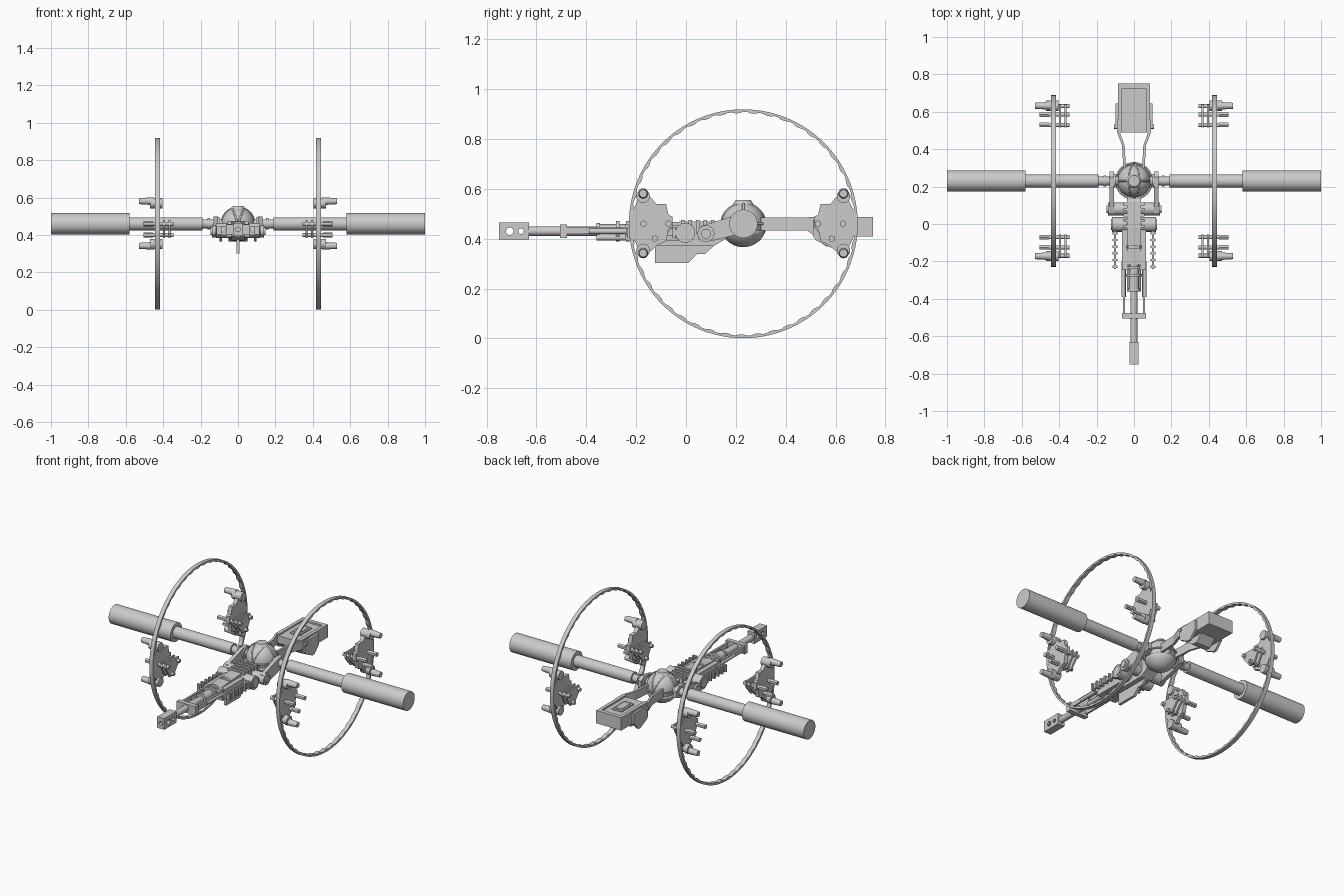
import bpy, bmesh, math
from mathutils import Matrix, Vector

if "Cube" in bpy.data.objects:
    bpy.data.objects.remove(bpy.data.objects["Cube"])

grey = bpy.data.materials.new("plain grey")
grey.use_nodes = True
grey.diffuse_color = (0.6, 0.6, 0.6, 1)
grey.node_tree.nodes["Principled BSDF"].inputs["Base Color"].default_value = (0.6, 0.6, 0.6, 1)

CY, CZ = 0.23, 0.46      # wheel and ball centre
GZ = 0.43                # barrel height


def finish(name, bm, smooth=True):
    bmesh.ops.recalc_face_normals(bm, faces=bm.faces)
    me = bpy.data.meshes.new(name)
    bm.to_mesh(me)
    bm.free()
    ob = bpy.data.objects.new(name, me)
    bpy.context.collection.objects.link(ob)
    me.materials.append(grey)
    if smooth:
        bpy.ops.object.select_all(action='DESELECT')
        ob.select_set(True)
        bpy.context.view_layer.objects.active = ob
        bpy.ops.object.shade_smooth_by_angle(angle=math.radians(35))
    return ob


def box(name, x, y, z):
    """Box from (low, high) pairs."""
    bm = bmesh.new()
    mid = Vector([(a + b) / 2 for a, b in (x, y, z)])
    size = [abs(b - a) for a, b in (x, y, z)] + [1]
    bmesh.ops.create_cube(bm, size=1, matrix=Matrix.Translation(mid) @ Matrix.Diagonal(size))
    return finish(name, bm, False)


def rod(name, a, b, r, r2=None, sides=24):
    """Round bar from point a to point b."""
    a, b = Vector(a), Vector(b)
    bm = bmesh.new()
    turn = (b - a).to_track_quat('Z', 'Y').to_matrix().to_4x4()
    bmesh.ops.create_cone(bm, cap_ends=True, segments=sides, radius1=r, radius2=r2 or r,
                          depth=(b - a).length, matrix=Matrix.Translation((a + b) / 2) @ turn)
    return finish(name, bm)


def plate(name, outline, x0, x1):
    """Side outline in (y, z), given thickness across x."""
    bm = bmesh.new()
    face = bm.faces.new([bm.verts.new((x0, y, z)) for y, z in outline])
    geo = bmesh.ops.extrude_face_region(bm, geom=[face])["geom"]
    bmesh.ops.translate(bm, vec=(x1 - x0, 0, 0),
                        verts=[v for v in geo if isinstance(v, bmesh.types.BMVert)])
    return finish(name, bm, False)


def wheel(name, x, half, outer, inner, tooth, n=180):
    """Thin wheel rim with fine teeth on the inside."""
    bm = bmesh.new()
    loops = []
    for i in range(n):
        c, s = math.cos(math.tau * i / n), math.sin(math.tau * i / n)
        r_in = inner - tooth * (i // 2 % 2)
        loops.append([bm.verts.new((x + dx, CY + r * c, CZ + r * s))
                      for dx, r in ((-half, outer), (half, outer), (half, r_in), (-half, r_in))])
    for i, here in enumerate(loops):
        there = loops[(i + 1) % n]
        for k in range(4):
            bm.faces.new((here[k], here[(k + 1) % 4], there[(k + 1) % 4], there[k]))
    return finish(name, bm)


def cut(target, cutter):
    mod = target.modifiers.new("hole", 'BOOLEAN')
    mod.operation, mod.solver, mod.object = 'DIFFERENCE', 'EXACT', cutter
    bpy.context.view_layer.objects.active = target
    bpy.ops.object.modifier_apply(modifier=mod.name)
    bpy.data.objects.remove(cutter)


# Ball cockpit with straps, collar and lower bowl
bm = bmesh.new()
bmesh.ops.create_uvsphere(bm, u_segments=32, v_segments=20, radius=0.088,
                          matrix=Matrix.Translation((0, CY, CZ)))
finish("ball", bm)
bm = bmesh.new()
bmesh.ops.create_uvsphere(bm, u_segments=32, v_segments=20, radius=0.094)
bmesh.ops.delete(bm, geom=[f for f in bm.faces if f.calc_center_median().z > -0.025], context='FACES')
bmesh.ops.translate(bm, verts=bm.verts, vec=(0, CY, CZ))
bowl = finish("lower_bowl", bm)
bowl.modifiers.new("thickness", 'SOLIDIFY').thickness = 0.01
for name, spin, r in (("collar", (0, 0), 0.096), ("cross_strap", (1, 0), 0.088),
                      ("left_strap", (0.5, 1), 0.087), ("right_strap", (-0.5, 1), 0.087)):
    bpy.ops.mesh.primitive_torus_add(location=(0, CY, CZ), major_radius=r, minor_radius=0.005,
                                     major_segments=40, minor_segments=8,
                                     rotation=(spin[0] * math.pi / 2 if not spin[1] else 0,
                                               math.pi / 2 + spin[0] * 0.7 if spin[1] else 0, 0))
    bpy.context.object.name = name
    bpy.context.object.data.materials.append(grey)
    bpy.ops.object.shade_smooth()
rod("top_hatch", (0, CY, 0.54), (0, CY, 0.555), 0.04, 0.03)

# Outlines shared by the four wheel clamps, as offsets from the wheel centre
clamp_outline = [(0.415, 0.11), (0.37, 0.105), (0.35, 0.08), (0.31, 0.08), (0.3, 0.035),
                 (0.285, 0.03), (0.285, -0.015), (0.3, -0.02), (0.31, -0.07),
                 (0.345, -0.085), (0.37, -0.11), (0.415, -0.11), (0.45, -0.04), (0.45, 0.04)]
bracket_outline = [(0.41, 0.02), (0.285, 0.02), (0.285, -0.015), (0.335, -0.075),
                   (0.375, -0.075), (0.41, -0.01)]

for side, s in (("left", 1), ("right", -1)):
    # Axle in stepped diameters
    for part, x0, x1, r in (("axle_stub", 0.08, 0.2, 0.024), ("axle_flange", 0.1, 0.118, 0.036),
                            ("axle_collar", 0.15, 0.162, 0.03), ("axle", 0.19, 0.59, 0.035),
                            ("end_drum", 0.58, 1.0, 0.057)):
        rod(f"{side}_{part}", (s * x0, CY, CZ), (s * x1, CY, CZ), r, sides=40)
    wheel(f"{side}_wheel", s * 0.43, 0.0125, 0.459, 0.449, 0.005)

    # Wheel clamps, front and back
    for end, d in (("front", -1), ("back", 1)):
        tag = f"{side}_{end}"

        def at(x, dy, dz):
            return (s * x, CY + d * dy, CZ + dz)
        plate(f"{tag}_clamp", [(CY + d * y, CZ + z) for y, z in clamp_outline], s * 0.418, s * 0.442)
        for k, x in enumerate((0.362, 0.39)):
            plate(f"{tag}_bracket_{k}", [(CY + d * y, CZ + z) for y, z in bracket_outline],
                  s * x, s * (x + 0.01))
        for k, (dy, dz) in enumerate(((0.4, 0), (0.3, 0), (0.355, -0.06))):
            rod(f"{tag}_bolt_{k}", at(0.345, dy, dz), at(0.5, dy, dz), 0.011, sides=12)
            rod(f"{tag}_nut_{k}", at(0.455, dy, dz), at(0.505, dy, dz), 0.014, sides=6)
        for k, dz in enumerate((0.11, -0.107)):
            rod(f"{tag}_roller_{k}", at(0.405, 0.402, dz), at(0.47, 0.402, dz), 0.027, sides=20)
            rod(f"{tag}_pod_{k}", at(0.45, 0.402, dz * 1.1), at(0.528, 0.402, dz * 1.1), 0.021, 0.016, 16)

    # Arms joining the axle to the gun body
    plate(f"{side}_yoke", [(0.28, 0.48), (0.25, 0.5), (0.2, 0.495), (0.06, 0.45),
                           (0.05, 0.4), (0.1, 0.39), (0.22, 0.42), (0.28, 0.44)], s * 0.108, s * 0.13)
    rod(f"{side}_rear_hub", (s * 0.03, 0.08, 0.42), (s * 0.14, 0.08, 0.42), 0.034)
    rod(f"{side}_rear_hub_cap", (s * 0.14, 0.08, 0.42), (s * 0.147, 0.08, 0.42), 0.02)
    rod(f"{side}_front_hub", (s * 0.04, -0.003, 0.424), (s * 0.118, -0.003, 0.424), 0.04)
    rod(f"{side}_front_hub_cap", (s * 0.118, -0.003, 0.424), (s * 0.123, -0.003, 0.424), 0.029)

    # Laddered side rails beside the gun
    box(f"{side}_side_rail", (s * 0.096, s * 0.106), (-0.24, 0.0), (0.41, 0.44))
    for k in range(6):
        y = -0.235 + 0.036 * k
        box(f"{side}_rail_rib_{k}", (s * 0.088, s * 0.114), (y, y + 0.012), (0.402, 0.446))
    box(f"{side}_rail_mount", (s * 0.03, s * 0.11), (-0.04, -0.015), (0.4, 0.445))

    # Long rails reaching the front crossbar
    box(f"{side}_cheek", (s * 0.035, s * 0.065), (-0.24, 0.0), (0.39, 0.452))
    box(f"{side}_long_rail", (s * 0.048, s * 0.06), (-0.5, -0.2), (0.418, 0.445))
    rod(f"{side}_piston", (s * 0.056, -0.39, 0.43), (s * 0.056, -0.2, 0.43), 0.012, sides=12)
    rod(f"{side}_lower_tube", (s * 0.025, -0.36, 0.405), (s * 0.025, -0.1, 0.405), 0.013, sides=12)

    # Tail arms, bowed outward to the tail box
    bm = bmesh.new()
    path = [(0.05, 0.3), (0.057, 0.42), (0.083, 0.49), (0.083, 0.56)]
    rows = [[bm.verts.new((s * (x + dx), y, z))
             for dx, z in ((-0.007, 0.433), (0.007, 0.433), (0.007, 0.485), (-0.007, 0.485))]
            for x, y in path]
    for a, b in zip(rows, rows[1:]):
        for k in range(4):
            bm.faces.new((a[k], a[(k + 1) % 4], b[(k + 1) % 4], b[k]))
    bm.faces.new(rows[0])
    bm.faces.new(rows[-1])
    finish(f"{side}_tail_arm", bm, False)
    plate(f"{side}_tail_wall", [(0.49, 0.43), (0.52, 0.408), (0.75, 0.408), (0.75, 0.487),
                                (0.49, 0.487)], s * 0.065, s * 0.085)
    plate(f"{side}_tail_guard", [(0.51, 0.41), (0.52, 0.395), (0.58, 0.365), (0.6, 0.365),
                                 (0.645, 0.41), (0.645, 0.475), (0.51, 0.475)], s * 0.085, s * 0.099)
    rod(f"{side}_tail_bolt", (s * 0.09, 0.52, 0.46), (s * 0.106, 0.52, 0.46), 0.011, sides=12)

# Tail box
box("tail_end_wall", (-0.085, 0.085), (0.725, 0.75), (0.408, 0.487))
plate("tail_block", [(0.49, 0.43), (0.52, 0.408), (0.73, 0.408), (0.73, 0.477), (0.49, 0.477)], -0.066, 0.066)
box("tail_hatch_frame", (-0.033, 0.033), (0.55, 0.672), (0.475, 0.484))
box("tail_hatch", (-0.022, 0.022), (0.565, 0.657), (0.482, 0.488))
plate("tail_keel", [(0.51, 0.41), (0.56, 0.37), (0.6, 0.365), (0.645, 0.41)], -0.05, 0.05)

# Gun body and cover slats
plate("gun_body", [(-0.22, 0.395), (-0.1, 0.37), (0.11, 0.37), (0.16, 0.4), (0.16, 0.455),
                   (0.12, 0.47), (0.0, 0.47), (-0.22, 0.455)], -0.038, 0.038)
for k in range(5):
    box(f"cover_slat_{k}", (-0.056, 0.056), (0.1 - 0.03 * k, 0.115 - 0.03 * k), (0.42, 0.476))
plate("magazine", [(-0.125, 0.375), (-0.125, 0.302), (0.008, 0.302), (0.045, 0.338),
                   (0.077, 0.338), (0.115, 0.375)], -0.008, 0.008)

# Barrel, collars and crossbar
rod("barrel_sleeve", (0, -0.36, GZ), (0, -0.1, GZ), 0.028)
rod("barrel", (0, -0.64, GZ), (0, -0.3, GZ), 0.019)
for k, (y, r) in enumerate(((-0.28, 0.042), (-0.24, 0.042), (-0.36, 0.033), (-0.13, 0.045))):
    rod(f"barrel_collar_{k}", (0, y, GZ), (0, y + 0.014, GZ), r)
box("crossbar", (-0.065, 0.065), (-0.505, -0.477), (0.402, 0.456))
box("rail_brace", (-0.062, 0.062), (-0.245, -0.225), (0.395, 0.458))

# Muzzle block with side ports and bore
muzzle = box("muzzle", (-0.024, 0.024), (-0.75, -0.63), (0.397, 0.465))
cut(muzzle, rod("port_cutter", (-0.1, -0.707, GZ), (0.1, -0.707, GZ), 0.015))
cut(muzzle, rod("port_cutter", (-0.1, -0.662, GZ), (0.1, -0.662, GZ), 0.011))
cut(muzzle, rod("bore_cutter", (0, -0.8, GZ), (0, -0.65, GZ), 0.012))
